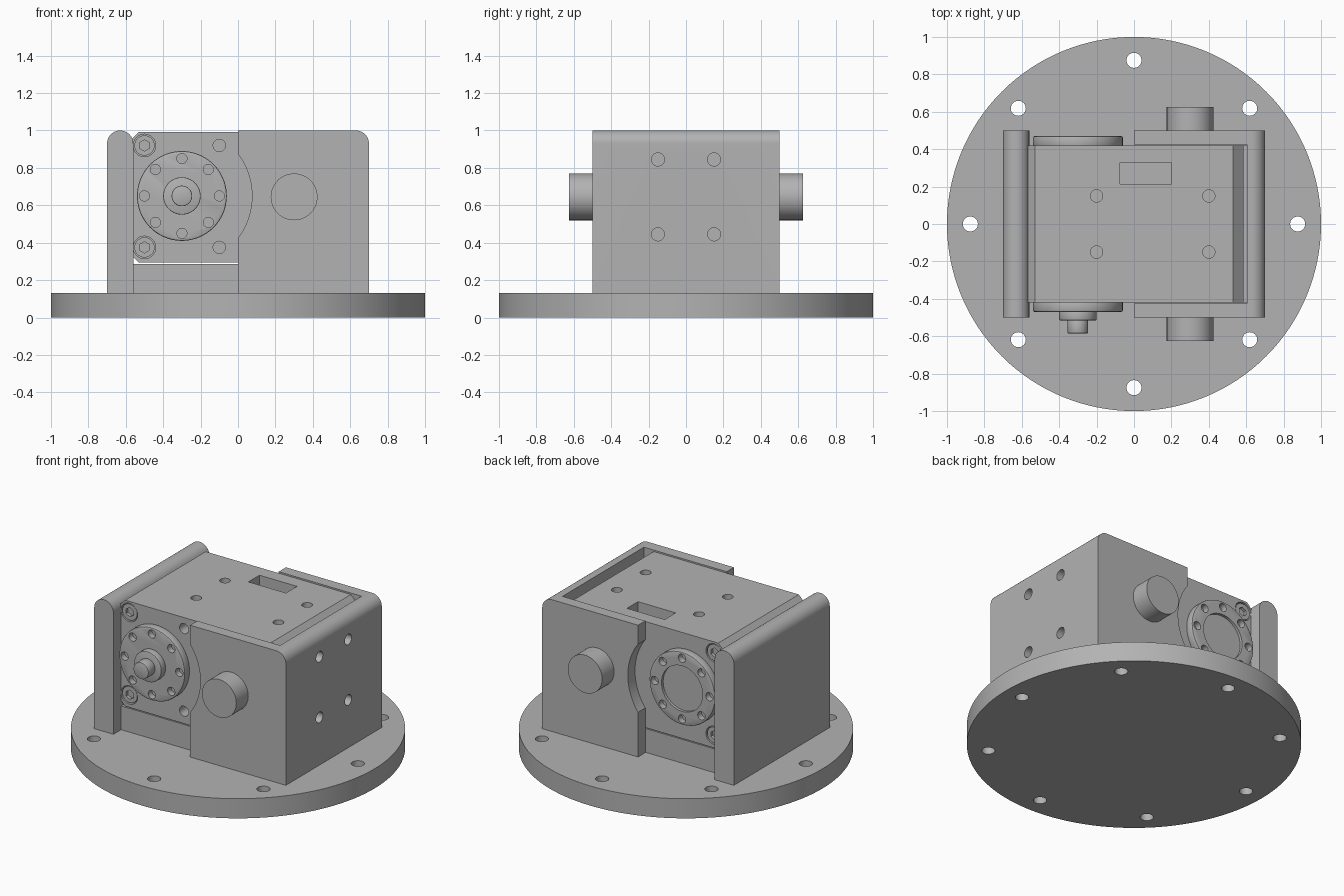
import bpy, bmesh, math
from mathutils import Matrix, Vector

if "Cube" in bpy.data.objects:
    bpy.data.objects.remove(bpy.data.objects["Cube"], do_unlink=True)

metal = bpy.data.materials.new("plain grey metal")
metal.use_nodes = True
GREY = (0.45, 0.45, 0.45, 1)
metal.diffuse_color = GREY
metal.node_tree.nodes["Principled BSDF"].inputs["Base Color"].default_value = GREY

AXES = {"x": Vector((1, 0, 0)), "y": Vector((0, 1, 0)), "z": Vector((0, 0, 1))}


def make(name, bm):
    bmesh.ops.recalc_face_normals(bm, faces=bm.faces)
    mesh = bpy.data.meshes.new(name)
    bm.to_mesh(mesh)
    bm.free()
    ob = bpy.data.objects.new(name, mesh)
    bpy.context.collection.objects.link(ob)
    mesh.materials.append(metal)
    return ob


def add_cyl(bm, axis, centre, r, lo, hi, seg=32):
    """Cylinder along an axis from lo to hi; centre gives the other two coordinates."""
    c = Vector(centre)
    i = "xyz".index(axis)
    c[i] = (lo + hi) / 2
    rot = AXES["z"].rotation_difference(AXES[axis]).to_matrix().to_4x4()
    bmesh.ops.create_cone(bm, cap_ends=True, segments=seg, radius1=r, radius2=r,
                          depth=abs(hi - lo), matrix=Matrix.Translation(c) @ rot)


def add_box(bm, x, y, z):
    size = Matrix.Diagonal((x[1] - x[0], y[1] - y[0], z[1] - z[0], 1))
    mid = Vector(((x[0] + x[1]) / 2, (y[0] + y[1]) / 2, (z[0] + z[1]) / 2))
    bmesh.ops.create_cube(bm, size=1, matrix=Matrix.Translation(mid) @ size)


def box(name, x, y, z):
    bm = bmesh.new()
    add_box(bm, x, y, z)
    return make(name, bm)


def cyl(name, axis, centre, r, lo, hi, seg=64):
    bm = bmesh.new()
    add_cyl(bm, axis, centre, r, lo, hi, seg)
    return make(name, bm)


def prism(name, profile, y0, y1):
    """Extrude an x-z outline along y."""
    bm = bmesh.new()
    face = bm.faces.new([bm.verts.new((x, y0, z)) for x, z in profile])
    ext = bmesh.ops.extrude_face_region(bm, geom=[face])
    verts = [g for g in ext["geom"] if isinstance(g, bmesh.types.BMVert)]
    bmesh.ops.translate(bm, verts=verts, vec=(0, y1 - y0, 0))
    return make(name, bm)


def arc(cx, cz, r, a0, a1, n):
    steps = [math.radians(a0 + (a1 - a0) * k / n) for k in range(n + 1)]
    return [(cx + r * math.cos(a), cz + r * math.sin(a)) for a in steps]


def apply_modifier(ob, mod):
    bpy.context.view_layer.objects.active = ob
    bpy.ops.object.modifier_apply(modifier=mod.name)


def cut(ob, bm):
    cutter = make("cutter", bm)
    mod = ob.modifiers.new("cut", "BOOLEAN")
    mod.operation, mod.solver, mod.object = "DIFFERENCE", "EXACT", cutter
    apply_modifier(ob, mod)
    bpy.data.objects.remove(cutter, do_unlink=True)


def bevel(ob, width, segments=2):
    mod = ob.modifiers.new("soft edge", "BEVEL")
    mod.width, mod.segments = width, segments
    apply_modifier(ob, mod)


def ring(cx, cy, r, n=8):
    return [(cx + r * math.cos(k * math.tau / n), cy + r * math.sin(k * math.tau / n))
            for k in range(n)]


BASE, TOP, HALF = 0.13, 1.0, 0.42
HX, HZ = -0.3, 0.65          # output axis

# Round base with a ring of bolt holes
base = cyl("base_plate", "z", (0, 0, 0), 1, 0, BASE, 128)
bm = bmesh.new()
for x, y in ring(0, 0, 0.875):
    add_cyl(bm, "z", (x, y, 0), 0.04, -0.1, 0.3)
cut(base, bm)

# Round-topped side wall
prism("round_top_wall", [(-0.7, BASE), (-0.56, BASE)] + arc(-0.63, 0.93, 0.07, 0, 180, 24),
      -0.5, 0.5)

# U-shaped bracket, hollowed, with a round clearance in both cheeks
bracket = prism("u_bracket", [(0, BASE), (0.7, BASE)] + arc(0.63, 0.93, 0.07, 0, 90, 14)
                + [(0, TOP)], -0.5, 0.5)
bm = bmesh.new()
add_box(bm, (-1, 0.605), (-0.425, 0.425), (0, 1.2))
cut(bracket, bm)
bm = bmesh.new()
add_cyl(bm, "y", (HX, 0, HZ), 0.375, -0.7, 0.7, 96)
for y in (-0.15, 0.15):
    for z in (0.445, 0.845):
        add_cyl(bm, "x", (0, y, z), 0.035, 0.595, 0.8)
cut(bracket, bm)

# Pedestal under the motor
box("motor_pedestal", (-0.6, 0.606), (-HALF, HALF), (BASE, 0.287))

# Motor body with chamfered long edges
X, C, LO, HI = 0.585, 0.055, 0.293, 0.993
body = prism("motor_body", [(-X, LO + C), (C - X, LO), (X - C, LO), (X, LO + C),
                            (X, HI - C), (X - C, HI), (C - X, HI), (-X, HI - C)], -HALF, HALF)
bm = bmesh.new()
for y in (-0.15, 0.15):
    for x in (-0.2, 0.4):
        add_cyl(bm, "z", (x, y, 0), 0.033, HI - 0.08, HI + 0.1)
for z in (0.375, 0.92):
    add_cyl(bm, "y", (-0.1, 0, z), 0.033, -0.6, -0.34)
    for s in (-1, 1):
        add_cyl(bm, "y", (-0.5, 0, z), 0.06, s * 0.39, s * 0.6)
add_box(bm, (-0.075, 0.2), (0.215, 0.33), (HI - 0.1, HI + 0.1))
cut(body, bm)

# Cap screws with hex sockets, front and back
for s, side in ((-1, "front"), (1, "back")):
    for z, level in ((0.375, "lower"), (0.92, "upper")):
        screw = cyl(f"{side}_{level}_screw", "y", (-0.5, 0, z), 0.054, s * 0.38, s * 0.415, 32)
        bm = bmesh.new()
        add_cyl(bm, "y", (-0.5, 0, z), 0.03, s * 0.395, s * 0.5, 6)
        cut(screw, bm)

# Output discs with bolt circles; the back one has a shallow dish
for s, side in ((-1, "front"), (1, "back")):
    disc = cyl(f"{side}_output_disc", "y", (HX, 0, HZ), 0.24, s * 0.41, s * 0.47, 96)
    bevel(disc, 0.008)
    bm = bmesh.new()
    for x, z in ring(HX, HZ, 0.2):
        add_cyl(bm, "y", (x, 0, z), 0.027, s * 0.43, s * 0.6, 24)
    if side == "back":
        add_cyl(bm, "y", (HX, 0, HZ), 0.15, s * 0.452, s * 0.6, 64)
    cut(disc, bm)

# Stepped shaft on the front disc
bevel(cyl("shaft_boss", "y", (HX, 0, HZ), 0.1, -0.46, -0.515), 0.005)
bevel(cyl("shaft_tip", "y", (HX, 0, HZ), 0.055, -0.51, -0.585), 0.005)

# Pivot pegs on both cheeks
for s, side in ((-1, "front"), (1, "back")):
    cyl(f"{side}_pivot_peg", "y", (0.3, 0, 0.645), 0.125, s * 0.49, s * 0.625)

# Smooth curved faces, keep edges crisp
for ob in bpy.context.collection.objects:
    if ob.type == "MESH":
        ob.select_set(True)
        bpy.context.view_layer.objects.active = ob
bpy.ops.object.shade_smooth_by_angle(angle=math.radians(30))
